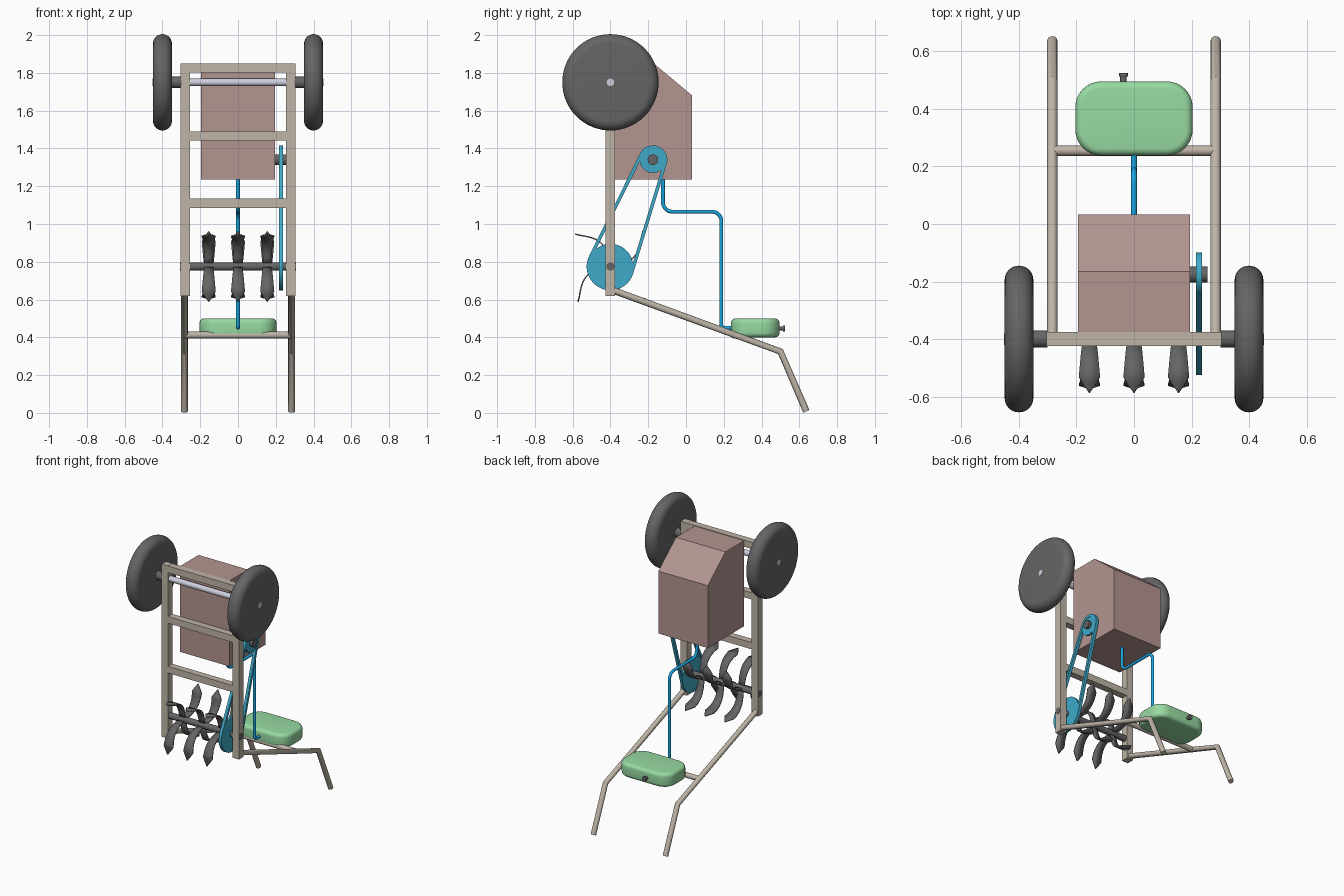
import bpy, bmesh, math
from math import cos, sin, pi
from mathutils import Vector

if "Cube" in bpy.data.objects:
    bpy.data.objects.remove(bpy.data.objects["Cube"])


def mat(name, r, g, b):
    m = bpy.data.materials.new(name)
    m.diffuse_color = (r, g, b, 1)
    m.use_nodes = True
    m.node_tree.nodes["Principled BSDF"].inputs["Base Color"].default_value = m.diffuse_color
    return m


TAN = mat("tan_steel", .52, .46, .39)
PINK = mat("dusty_pink", .45, .30, .28)
GREEN = mat("green", .31, .70, .36)
TEAL = mat("teal", .05, .40, .58)
BLUE = mat("blue", .01, .38, .75)
DARK = mat("dark_grey", .13, .13, .13)
LILAC = mat("pale_lilac", .62, .62, .74)


def finish(bm, name, material, smooth=False):
    bmesh.ops.recalc_face_normals(bm, faces=bm.faces)
    me = bpy.data.meshes.new(name)
    bm.to_mesh(me)
    bm.free()
    ob = bpy.data.objects.new(name, me)
    bpy.context.collection.objects.link(ob)
    me.materials.append(material)
    if smooth:
        bpy.ops.object.select_all(action='DESELECT')
        ob.select_set(True)
        bpy.context.view_layer.objects.active = ob
        bpy.ops.object.shade_smooth_by_angle(angle=math.radians(35))
    return ob


def box(name, x0, x1, y0, y1, z0, z1, material):
    return prism(name, [(y0, z0), (y1, z0), (y1, z1), (y0, z1)], x0, x1, material)


def prism(name, yz, x0, x1, material):
    bm = bmesh.new()
    f = bm.faces.new([bm.verts.new((x0, y, z)) for y, z in yz])
    ext = bmesh.ops.extrude_face_region(bm, geom=[f])
    bmesh.ops.translate(bm, vec=(x1 - x0, 0, 0),
                        verts=[v for v in ext['geom'] if isinstance(v, bmesh.types.BMVert)])
    return finish(bm, name, material)


def lathe(name, profile, origin, axis, material, n=48):
    """profile: (distance along axis, radius), spun about the axis through origin"""
    axis = Vector(axis)
    u = axis.orthogonal().normalized()
    w = axis.cross(u)
    bm = bmesh.new()
    rings = []
    for d, r in profile:
        rings.append([bm.verts.new(Vector(origin) + axis * d + (u * cos(t) + w * sin(t)) * r)
                      for t in (2 * pi * i / n for i in range(n))])
    for a, b in zip(rings, rings[1:]):
        for i in range(n):
            j = (i + 1) % n
            bm.faces.new((a[i], a[j], b[j], b[i]))
    bm.faces.new(rings[0])
    bm.faces.new(rings[-1])
    return finish(bm, name, material, True)


def rod(name, x0, x1, y, z, r, material, n=24):
    return lathe(name, [(x0, r), (x1, r)], (0, y, z), (1, 0, 0), material, n)


def tube(name, pts, r, material):
    cu = bpy.data.curves.new(name, 'CURVE')
    cu.dimensions = '3D'
    cu.bevel_depth, cu.bevel_resolution, cu.use_fill_caps = r, 4, True
    sp = cu.splines.new('POLY')
    sp.points.add(len(pts) - 1)
    for p, c in zip(sp.points, pts):
        p.co = (*c, 1)
    ob = bpy.data.objects.new(name, cu)
    bpy.context.collection.objects.link(ob)
    cu.materials.append(material)
    bpy.ops.object.select_all(action='DESELECT')
    ob.select_set(True)
    bpy.context.view_layer.objects.active = ob
    bpy.ops.object.convert(target='MESH')
    bpy.ops.object.shade_smooth_by_angle(angle=math.radians(35))


# wheels, hubs, handles and uprights, one per side
for s, side in ((-1, "left"), (1, "right")):
    rim = [(.05 * sin(t), .205 + .05 * cos(t)) for t in (-pi / 2 + pi * i / 16 for i in range(17))]
    lathe(side + "_wheel", rim, (s * .40, -.40, 1.75), (1, 0, 0), DARK, 64)
    rod(side + "_hub", s * .30, s * .36, -.40, 1.75, .03, DARK)
    box(side + "_upright", s * .28 - .025, s * .28 + .025, -.425, -.375, .62, 1.85, TAN)
    tube(side + "_handle", [(s * .284, -.395, .652), (s * .284, .50, .325), (s * .284, .637, .008)], .018, TAN)

# frame crossbars and axle
for i, z in enumerate((1.11, 1.465, 1.825)):
    box("crossbar_%d" % i, -.256, .256, -.424, -.376, z - .024, z + .024, TAN)
rod("wheel_axle", -.452, .452, -.40, 1.75, .02, LILAC)
rod("handle_crossbar", -.284, .284, .255, .412, .018, TAN)

# engine housing
prism("engine_housing", [(-.375, 1.235), (.033, 1.235), (.033, 1.68), (-.165, 1.845), (-.375, 1.845)],
      -.195, .195, PINK)

# drive shafts, pulleys and belt
UP, LOW = (-.175, 1.34), (-.40, .775)
rod("engine_shaft", .19, .256, *UP, .028, DARK)
rod("tiller_shaft", -.307, .307, *LOW, .022, DARK)
rod("engine_pulley", .219, .234, *UP, .07, TEAL, 48)
rod("tiller_pulley", .219, .234, *LOW, .12, TEAL, 48)


def belt_outline(off):
    d = Vector(UP) - Vector(LOW)
    a, r1, r2, n = math.atan2(d.y, d.x), .076, .126, 24
    b = math.acos((r2 - r1) / d.length)
    pts = []
    for c, r, t0, t1 in ((UP, r1, a - b, a + b), (LOW, r2, a + b, a - b + 2 * pi)):
        for i in range(n + 1):
            t = t0 + (t1 - t0) * i / n
            pts.append((c[0] + (r - off) * cos(t), c[1] + (r - off) * sin(t)))
    return pts


bm = bmesh.new()
loops = [[bm.verts.new((x, y, z)) for y, z in belt_outline(o)]
         for o, x in ((0, .216), (0, .237), (.018, .237), (.018, .216))]
for k in range(4):
    p, q = loops[k], loops[(k + 1) % 4]
    for i in range(len(p)):
        j = (i + 1) % len(p)
        bm.faces.new((p[i], p[j], q[j], q[i]))
finish(bm, "drive_belt", TEAL, True)

# tiller blades: curved pointed strips, four around the shaft in three rows
ctrl = [Vector(c) for c in ((-.005, .012), (-.02, .17), (-.12, .15), (-.187, .172))]
path = []
for i in range(13):
    t = i / 12
    path.append(ctrl[0] * (1 - t) ** 3 + ctrl[1] * 3 * t * (1 - t) ** 2
                + ctrl[2] * 3 * t * t * (1 - t) + ctrl[3] * t ** 3)
for row, x in enumerate((-.155, 0, .155)):
    bm = bmesh.new()
    for k in range(4):
        prev = None
        for i, p in enumerate(path):
            t = i / 12
            h = .022 + .015 * t / .75 if t <= .75 else .037 * (1 - t) / .25 + .001
            a = k * pi / 2
            y, z = p.x * cos(a) - p.y * sin(a), p.x * sin(a) + p.y * cos(a)
            cur = [bm.verts.new((x + e * h, LOW[0] + y, LOW[1] + z)) for e in (-1, 1)]
            if prev:
                bm.faces.new((prev[0], prev[1], cur[1], cur[0]))
            prev = cur
    ob = finish(bm, "tiller_blades_%d" % row, DARK, True)
    sol = ob.modifiers.new("thickness", 'SOLIDIFY')
    sol.thickness, sol.offset = .007, 0

# fuel tank: rounded plan with softened top and bottom edges
bm = bmesh.new()
R, E = .09, .025
rings = []
steps = [pi / 2 * i / 5 for i in range(6)]
levels = ([(.40 + E - E * cos(t), E - E * sin(t)) for t in steps]
          + [(.50 - E + E * sin(t), E - E * cos(t)) for t in steps])
for z, inset in levels:
    ring = []
    for q, (sx, sy) in enumerate(((1, 1), (-1, 1), (-1, -1), (1, -1))):
        for i in range(9):
            t = q * pi / 2 + i * pi / 16
            ring.append(bm.verts.new((sx * (.204 - R) + (R - inset) * cos(t),
                                      .367 + sy * (.129 - R) + (R - inset) * sin(t), z)))
    rings.append(ring)
for p, q in zip(rings, rings[1:]):
    for i in range(36):
        j = (i + 1) % 36
        bm.faces.new((p[i], p[j], q[j], q[i]))
bm.faces.new(rings[0])
bm.faces.new(rings[-1])
finish(bm, "fuel_tank", GREEN, True)
lathe("tank_cap", [(0, .011), (.03, .011), (.03, .016), (.042, .016)], (-.037, .483, .447), (0, 1, 0), DARK, 24)

# fuel hose with rounded bends
corners = [Vector((0, y, z)) for y, z in ((-.122, 1.24), (-.122, 1.065), (.187, 1.065), (.187, .45), (.25, .45))]
hose = [corners[0]]
for a, b, c, r in zip(corners, corners[1:], corners[2:], (.05, .05, .018)):
    p, q = (a - b).normalized() * r, (c - b).normalized() * r
    for i in range(9):
        t = i / 8 * pi / 2
        hose.append(b + p * (1 - sin(t)) + q * (1 - cos(t)))
tube("fuel_hose", hose + [corners[-1]], .01, BLUE)
